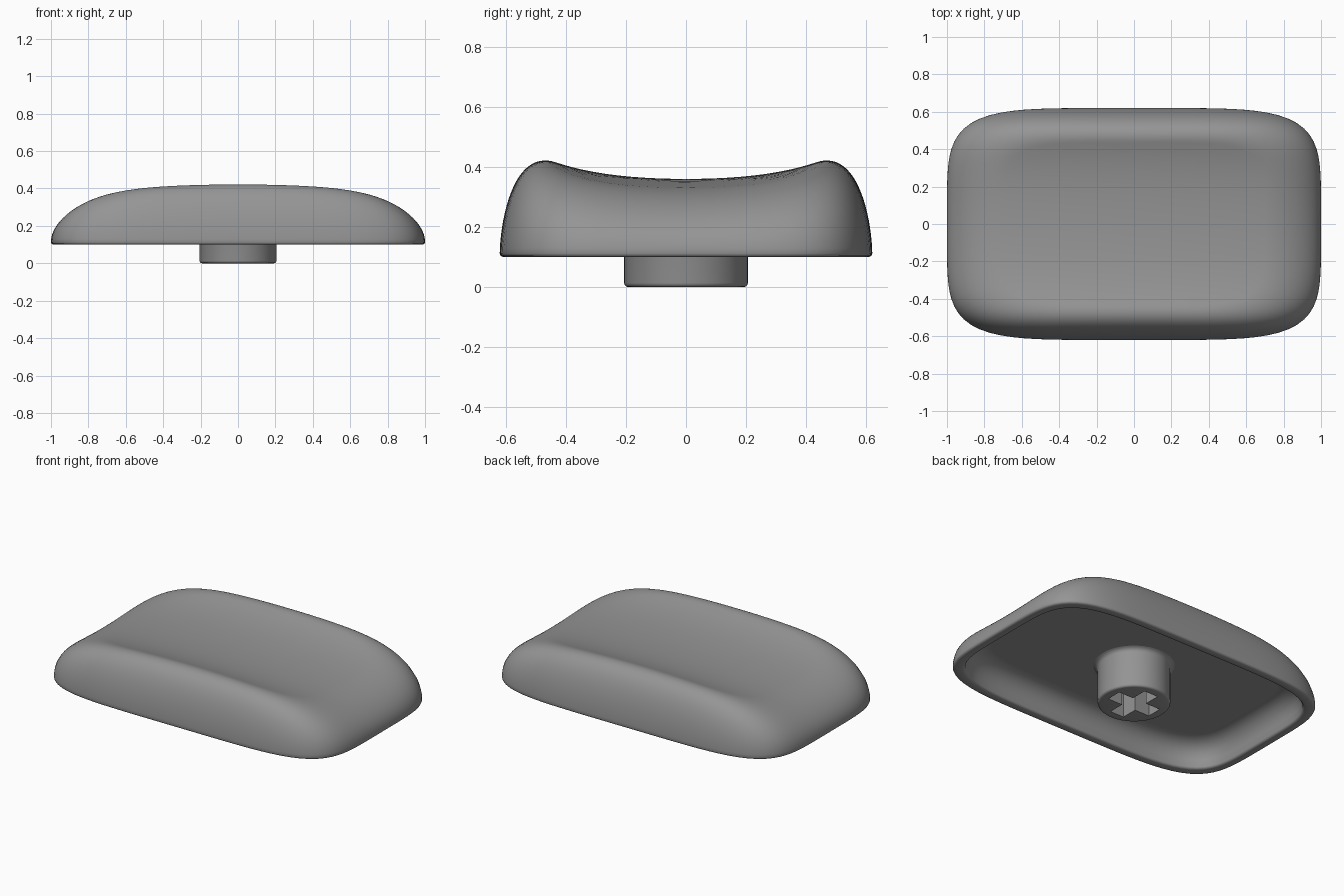
import bpy, bmesh, math

if "Cube" in bpy.data.objects:
    bpy.data.objects.remove(bpy.data.objects["Cube"])

SEG, N = 128, 5            # outline segments, squareness of the outline
HX, HY, BASE = 1.0, 0.62, 0.10
CEIL = 0.25

grey = bpy.data.materials.new("plain grey")
grey.diffuse_color = (0.30, 0.30, 0.30, 1)
grey.use_nodes = True
grey.node_tree.nodes["Principled BSDF"].inputs["Base Color"].default_value = grey.diffuse_color


def finish(name, bm, angle):
    bmesh.ops.recalc_face_normals(bm, faces=bm.faces)
    me = bpy.data.meshes.new(name)
    bm.to_mesh(me)
    bm.free()
    me.materials.append(grey)
    ob = bpy.data.objects.new(name, me)
    bpy.context.collection.objects.link(ob)
    bpy.ops.object.select_all(action='DESELECT')
    ob.select_set(True)
    bpy.context.view_layer.objects.active = ob
    bpy.ops.object.shade_smooth_by_angle(angle=math.radians(angle))
    return ob


def loft(bm, rings):
    """Skin a list of equal rings and close both ends with fans."""
    loops = [[bm.verts.new(p) for p in r] for r in rings]
    n = len(loops[0])
    for a, b in zip(loops, loops[1:]):
        for i in range(n):
            j = (i + 1) % n
            bm.faces.new((a[i], a[j], b[j], b[i]))
    for loop in (loops[0], loops[-1]):
        c = bm.verts.new((0, 0, sum(v.co.z for v in loop) / n))
        for i in range(n):
            bm.faces.new((loop[i], loop[(i + 1) % n], c))


def outline(inset_scale, inset=0.0):
    pts = []
    for i in range(SEG):
        t = 2 * math.pi * i / SEG
        c, s = math.cos(t), math.sin(t)
        r = inset_scale / (abs(c) ** N + abs(s) ** N) ** (1 / N)
        pts.append((r * c * (HX - inset), r * s * (HY - inset)))
    return pts


def top_height(x, y, s):
    """Dished top, rounded off towards the outer rim."""
    dish = 0.36 + 0.2 * y ** 2 + 0.5 * y ** 4 - 0.06 * x ** 2
    t = max(0.0, (s - 0.7) / 0.3)
    end = min(1.0, (abs(x) / max(s, 0.01)) ** N)
    drop = max(0.0, 1 - t * t) ** (0.6 - 0.12 * end)
    return BASE + 0.012 + (dish - BASE - 0.012) * drop


# shell: outer dished surface, rounded lip, hollow underside
scales = [0.01] + [i / 14 for i in range(1, 10)]
scales += [0.7 + 0.3 * math.sin(math.pi / 2 * i / 22) for i in range(23)]
rings = [[(x, y, top_height(x, y, s)) for x, y in outline(s)] for s in scales]
lip_and_hollow = [(0.003, 0.104), (0.012, 0.10), (0.045, 0.10), (0.054, 0.104),
                  (0.058, 0.112), (0.064, 0.15), (0.078, 0.19), (0.10, 0.22),
                  (0.13, 0.241), (0.165, CEIL), (0.18, CEIL)]
rings += [[(x, y, z) for x, y in outline(1, d)] for d, z in lip_and_hollow]
bm = bmesh.new()
loft(bm, rings)
finish("cap_shell", bm, 50)

# stem: turned post with softened foot and a small flare at the ceiling
profile = [(0.192, 0), (0.199, 0.002), (0.204, 0.007), (0.206, 0.014),
           (0.206, 0.225), (0.211, 0.238), (0.222, 0.247), (0.236, 0.252)]
bm = bmesh.new()
loft(bm, [[(r * math.cos(2 * math.pi * i / 64), r * math.sin(2 * math.pi * i / 64), z)
           for i in range(64)] for r, z in profile])
stem = finish("stem", bm, 35)

# cross-shaped socket cut into the stem
L, W = 0.15, 0.048
quarter = [(L, -W), (L, W), (W, W)]
cross = []
for k in range(4):
    c, s = (1, 0, -1, 0)[k], (0, 1, 0, -1)[k]
    cross += [(x * c - y * s, x * s + y * c) for x, y in quarter]
bm = bmesh.new()
loft(bm, [[(x, y, z) for x, y in cross] for z in (-0.05, 0.22)])
cutter = finish("socket_cutter", bm, 30)
cutter.hide_render = True
cutter.hide_set(True)

cut = stem.modifiers.new("socket", 'BOOLEAN')
cut.operation = 'DIFFERENCE'
cut.solver = 'EXACT'
cut.object = cutter
# keep the cut ahead of the smoothing
bpy.context.view_layer.objects.active = stem
while stem.modifiers.find("socket") > 0:
    bpy.ops.object.modifier_move_up(modifier="socket")
bpy.ops.object.modifier_apply(modifier="socket")
bpy.data.objects.remove(cutter)
bpy.ops.object.select_all(action='DESELECT')
stem.select_set(True)
bpy.ops.object.shade_smooth_by_angle(angle=math.radians(35))
